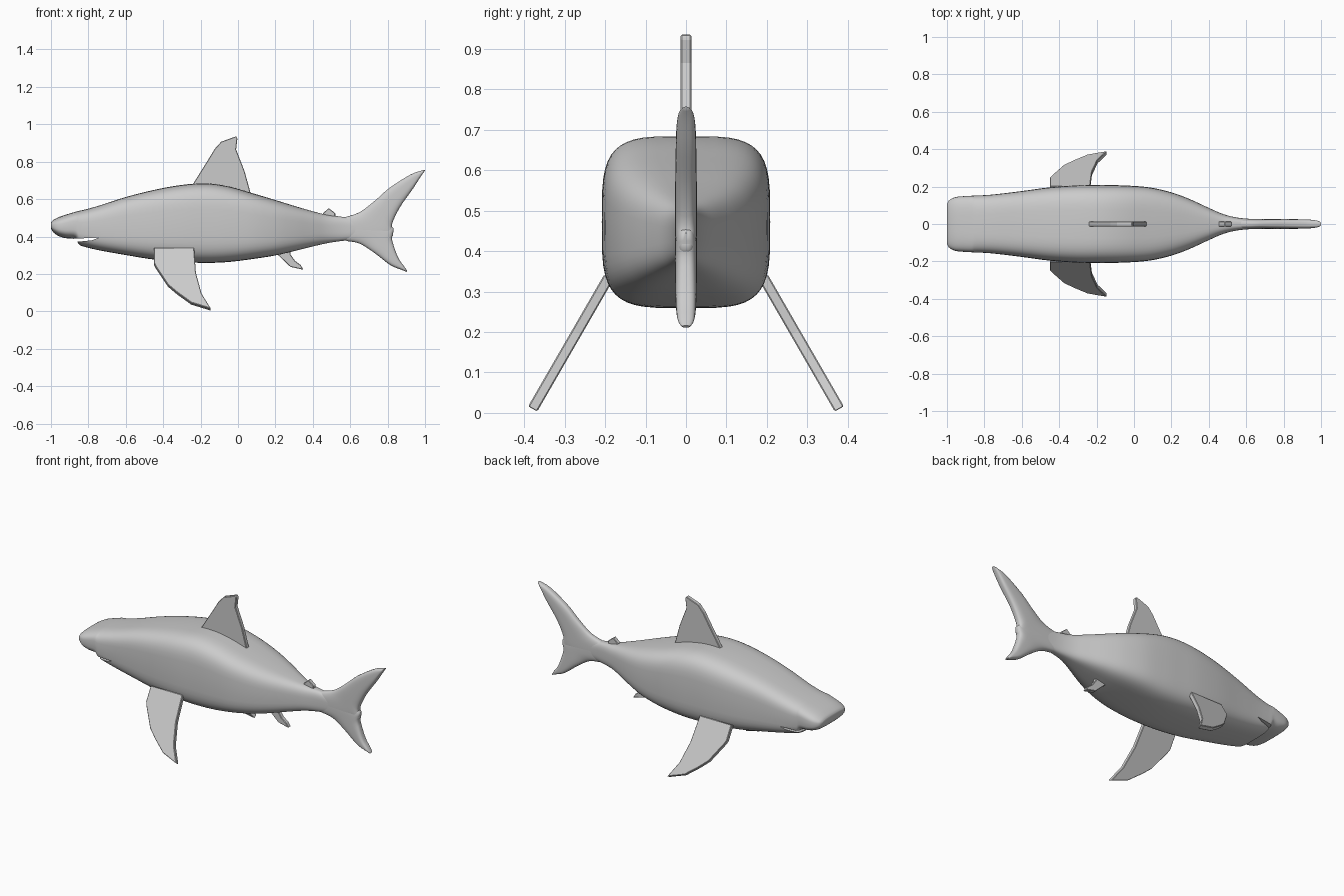
import bpy, bmesh, math
from mathutils import Vector

if "Cube" in bpy.data.objects:
    bpy.data.objects.remove(bpy.data.objects["Cube"])


def finish(name, bm, angle):
    bmesh.ops.recalc_face_normals(bm, faces=bm.faces)
    mesh = bpy.data.meshes.new(name)
    bm.to_mesh(mesh)
    bm.free()
    ob = bpy.data.objects.new(name, mesh)
    bpy.context.collection.objects.link(ob)
    bpy.ops.object.select_all(action='DESELECT')
    ob.select_set(True)
    bpy.context.view_layer.objects.active = ob
    if angle:
        bpy.ops.object.shade_smooth_by_angle(angle=math.radians(angle))
    return ob


def spline(rows, steps):
    # Catmull-Rom through rows of numbers
    out = []
    for i in range(len(rows) - 1):
        a, b, c, d = (rows[max(0, min(len(rows) - 1, i + k))] for k in (-1, 0, 1, 2))
        for s in range(steps):
            t = s / steps
            out.append([0.5 * (2 * q + (r - p) * t + (2 * p - 5 * q + 4 * r - u) * t * t
                               + (3 * q - p - 3 * r + u) * t ** 3)
                        for p, q, r, u in zip(a, b, c, d)])
    return out + [list(rows[-1])]


def loft(name, rows, steps=4, sides=48):
    # row: upper x, upper z, lower x, lower z, half width, squareness
    bm = bmesh.new()
    rings = []
    for x1, z1, x0, z0, w, n in spline(rows, steps):
        ring = []
        for k in range(sides):
            t = 2 * math.pi * k / sides
            c, s = (math.copysign(abs(v) ** (2 / n), v) for v in (math.cos(t), math.sin(t)))
            f = (s + 1) / 2
            ring.append(bm.verts.new((x0 + (x1 - x0) * f, w * c, z0 + (z1 - z0) * f)))
        rings.append(ring)
    for a, b in zip(rings, rings[1:]):
        for k in range(sides):
            j = (k + 1) % sides
            bm.faces.new((a[k], a[j], b[j], b[k]))
    bm.faces.new(rings[0])
    bm.faces.new(rings[-1])
    return finish(name, bm, 50)


def plate(name, pts, half=0.013, y0=0.0, z0=0.0, splay=0.0, bevel=0.003):
    # flat fin from an xz outline, leaning outward by the splay angle
    bm = bmesh.new()
    normal = Vector((0, math.cos(splay), math.sin(splay)))
    mid = [Vector((x, y0 + (z0 - z) * math.tan(splay), z)) for x, z in pts]
    a = [bm.verts.new(p - normal * half) for p in mid]
    b = [bm.verts.new(p + normal * half) for p in mid]
    bm.faces.new(a)
    bm.faces.new(b)
    for i in range(len(a)):
        j = (i + 1) % len(a)
        bm.faces.new((a[i], a[j], b[j], b[i]))
    ob = finish(name, bm, 0)
    if bevel:
        m = ob.modifiers.new("soft_edges", 'BEVEL')
        m.width = bevel
        m.limit_method = 'ANGLE'
    return ob


# Body: x, top z, bottom z, half width, squareness
stations = [
    (-1.0, .475, .445, .105, 2.8), (-.99, .487, .425, .125, 3), (-.96, .503, .403, .142, 3.2),
    (-.92, .517, .391, .148, 3.4), (-.87, .532, .386, .151, 3.6), (-.85, .537, .357, .152, 3.6),
    (-.82, .544, .345, .153, 3.6), (-.74, .566, .326, .159, 3.8), (-.6, .611, .301, .176, 4),
    (-.45, .649, .277, .196, 4), (-.3, .676, .264, .207, 4), (-.17, .684, .259, .208, 4),
    (-.05, .668, .264, .206, 4), (.08, .631, .28, .196, 4), (.2, .595, .299, .169, 3.8),
    (.3, .564, .322, .132, 3.6), (.4, .535, .347, .086, 3.3), (.48, .515, .365, .052, 3),
    (.56, .505, .377, .033, 3), (.66, .49, .39, .025, 3)]
body = loft("body", [(x, t, x, b, w, n) for x, t, b, w, n in stations])

# Mouth slot
cutter = plate("mouth_cutter", [(-.92, .386), (-.8, .392), (-.745, .394), (-.78, .38), (-.92, .366)],
               half=0.3, bevel=0)
cutter.hide_render = True
cutter.hide_viewport = True
cut = body.modifiers.new("mouth", 'BOOLEAN')
cut.operation = 'DIFFERENCE'
cut.solver = 'EXACT'
cut.object = cutter

# Tail lobes: leading edge and trailing edge points
loft("tail_upper_lobe", [
    (.57, .503, .62, .378, .027, 3), (.65, .53, .815, .39, .027, 3), (.73, .59, .823, .465, .027, 3),
    (.81, .66, .865, .555, .026, 3), (.92, .73, .935, .655, .024, 3), (.98, .752, .978, .722, .018, 2.5),
    (1.0, .757, .998, .75, .008, 2)])
loft("tail_lower_lobe", [
    (.58, .495, .58, .376, .027, 3), (.815, .46, .65, .362, .027, 3), (.823, .385, .73, .312, .027, 3),
    (.855, .29, .815, .247, .025, 3), (.89, .238, .875, .222, .02, 2.5), (.905, .216, .9, .211, .01, 2)])

# Centre-line fins
plate("dorsal_fin", [(-.27, .63), (-.235, .69), (-.16, .81), (-.125, .868), (-.09, .907), (-.01, .936),
                     (-.003, .925), (-.01, .865), (.035, .75), (.068, .63), (.07, .58), (-.2, .58)])
plate("rear_dorsal_fin", [(.45, .51), (.455, .525), (.485, .552), (.52, .525), (.52, .49), (.46, .49)])
plate("anal_fin", [(.19, .33), (.215, .3), (.28, .238), (.35, .222), (.335, .248), (.305, .27),
                   (.28, .305), (.28, .34)])

# Pectoral fins
pectoral = plate("pectoral_fins", [
    (-.45, .335), (-.45, .255), (-.44, .235), (-.375, .137), (-.325, .095), (-.25, .041), (-.145, .009),
    (-.195, .09), (-.225, .2), (-.235, .335)], y0=.2, z0=.32, splay=math.radians(30))
mirror = pectoral.modifiers.new("other_side", 'MIRROR')
mirror.use_axis = (False, True, False)
